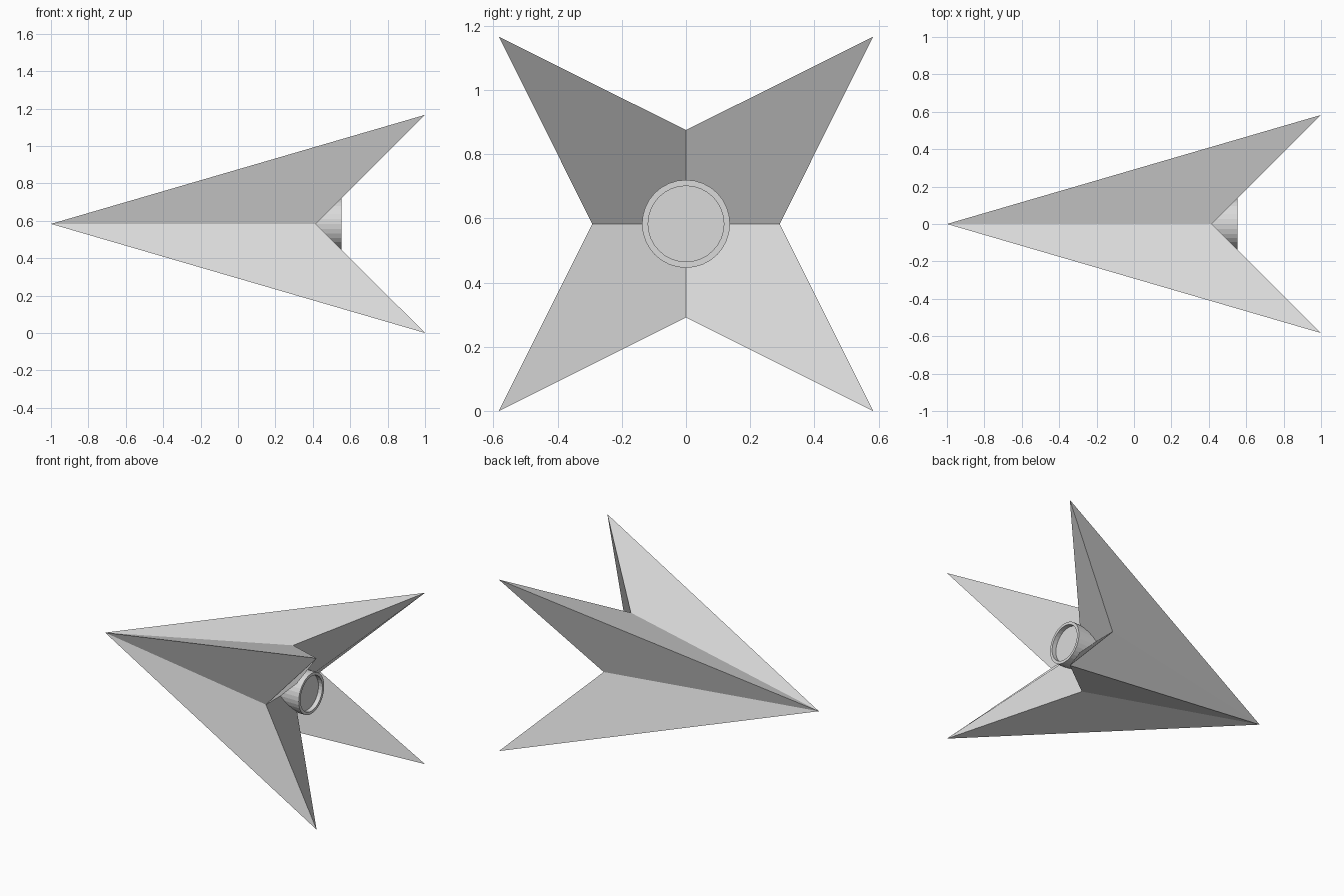
import bpy, bmesh, math

if "Cube" in bpy.data.objects:
    bpy.data.objects.remove(bpy.data.objects["Cube"])

MID = 0.583      # height of the long axis
TIP = 0.583      # wing tip offset in y and z
VALLEY = 0.292   # offset of the notch between wings
NOTCH_X = 0.415  # plane of the notches and the tail centre
SIDES = 32

grey = bpy.data.materials.new("light_grey")
grey.diffuse_color = (0.7, 0.7, 0.7, 1)
grey.use_nodes = True
grey.node_tree.nodes["Principled BSDF"].inputs["Base Color"].default_value = grey.diffuse_color


def finish(name, bm):
    bmesh.ops.recalc_face_normals(bm, faces=bm.faces)
    mesh = bpy.data.meshes.new(name)
    bm.to_mesh(mesh)
    bm.free()
    mesh.materials.append(grey)
    obj = bpy.data.objects.new(name, mesh)
    obj.location.z = MID
    bpy.context.collection.objects.link(obj)
    return obj


# Dart body: nose, four swept tips and four notches, wing backs ridged to the tail
bm = bmesh.new()
nose = bm.verts.new((-1, 0, 0))
tail = bm.verts.new((NOTCH_X, 0, 0))
tips, notches = [], []
for i in range(4):
    a = i * math.pi / 2
    notches.append(bm.verts.new((NOTCH_X, VALLEY * math.cos(a), VALLEY * math.sin(a))))
    b = a + math.pi / 4
    r = TIP * math.sqrt(2)
    tips.append(bm.verts.new((1, r * math.cos(b), r * math.sin(b))))
for i in range(4):
    n0, n1, t = notches[i], notches[(i + 1) % 4], tips[i]
    bm.faces.new((nose, n0, t))
    bm.faces.new((nose, t, n1))
    bm.faces.new((tail, n1, t, n0))
finish("dart_body", bm)

# Engine nozzle: straight tube with a lip and a shallow recess, turned about x
bm = bmesh.new()
profile = [(0.40, 0.137), (0.553, 0.137), (0.553, 0.118), (0.523, 0.118)]
rings = []
for x, r in profile:
    rings.append([bm.verts.new((x, r * math.cos(k * math.tau / SIDES),
                                r * math.sin(k * math.tau / SIDES)))
                  for k in range(SIDES)])
for lo, hi in zip(rings, rings[1:]):
    for k in range(SIDES):
        j = (k + 1) % SIDES
        bm.faces.new((lo[k], lo[j], hi[j], hi[k]))
bm.faces.new(rings[0])
bm.faces.new(rings[-1])
finish("engine_nozzle", bm)
